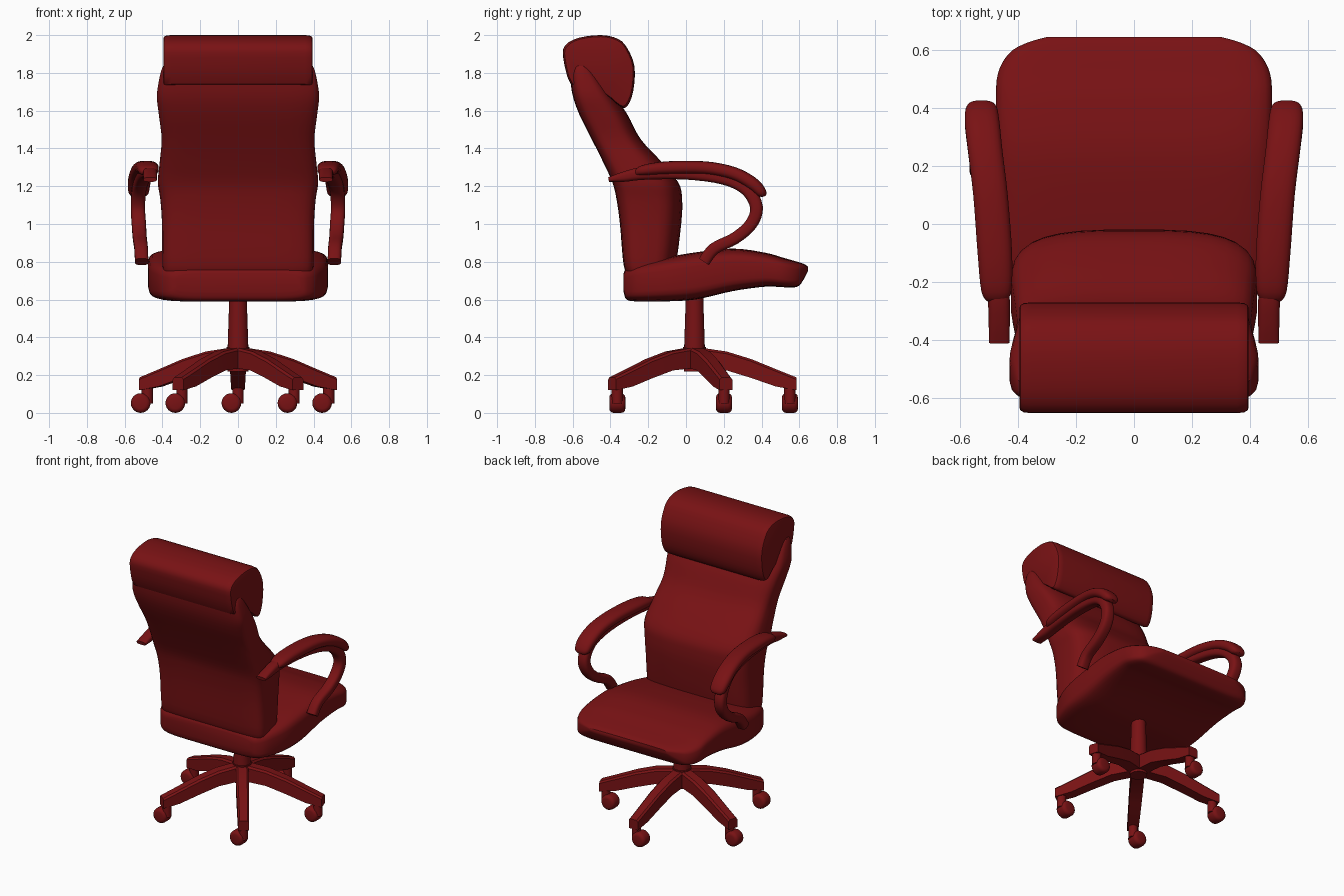
import bpy, bmesh, math
from mathutils import Matrix, Vector

if "Cube" in bpy.data.objects:
    bpy.data.objects.remove(bpy.data.objects["Cube"])

red = bpy.data.materials.new("dark_red")
red.diffuse_color = (0.19, 0.006, 0.007, 1)
red.use_nodes = True
red.node_tree.nodes["Principled BSDF"].inputs["Base Color"].default_value = red.diffuse_color


def finish(name, bm, angle=35, mirror=False):
    bmesh.ops.recalc_face_normals(bm, faces=bm.faces)
    me = bpy.data.meshes.new(name)
    bm.to_mesh(me)
    bm.free()
    ob = bpy.data.objects.new(name, me)
    bpy.context.collection.objects.link(ob)
    me.materials.append(red)
    bpy.ops.object.select_all(action='DESELECT')
    ob.select_set(True)
    bpy.context.view_layer.objects.active = ob
    bpy.ops.object.shade_smooth_by_angle(angle=math.radians(angle))
    if mirror:
        ob.modifiers.new("mirror", 'MIRROR')
    return ob


def loft(rings):
    bm = bmesh.new()
    rows = [[bm.verts.new(p) for p in r] for r in rings]
    n = len(rows[0])
    for a, b in zip(rows, rows[1:]):
        for i in range(n):
            bm.faces.new((a[i], a[(i + 1) % n], b[(i + 1) % n], b[i]))
    bm.faces.new(rows[0])
    bm.faces.new(rows[-1])
    return bm


def spline(pts, steps=4, closed=False):
    """Catmull-Rom through tuples of any length."""
    n, out = len(pts), []
    get = (lambda i: pts[i % n]) if closed else (lambda i: pts[max(0, min(n - 1, i))])
    for i in range(n if closed else n - 1):
        p = [get(i + k) for k in (-1, 0, 1, 2)]
        for s in range(steps):
            t = s / steps
            out.append(tuple(0.5 * (2 * b + (c - a) * t + (2 * a - 5 * b + 4 * c - d) * t * t
                                    + (3 * b - a - 3 * c + d) * t ** 3) for a, b, c, d in zip(*p)))
    return out if closed else out + [pts[-1]]


def section(power_pos, power_neg, n=32):
    """Unit rounded rectangle; separate roundness for its v>0 and v<0 halves."""
    out = []
    for i in range(n):
        a = 2 * math.pi * (i + 0.5) / n
        c, s = math.cos(a), math.sin(a)
        e = 2 / (power_pos if s > 0 else power_neg)
        out.append((math.copysign(abs(c) ** e, c), math.copysign(abs(s) ** e, s)))
    return out


# seat cushion: y, top, bottom, half width
seat = [(-.33, .74, .64, .33), (-.315, .765, .60, .37), (-.26, .79, .59, .42), (-.12, .82, .59, .465),
        (.05, .85, .60, .477), (.25, .87, .645, .477), (.42, .848, .668, .477), (.52, .82, .665, .47),
        (.59, .80, .668, .43), (.625, .788, .71, .37), (.645, .775, .75, .30)]
sec = section(5, 6)
finish("seat", loft([[(w * u, y, (t + b) / 2 + (t - b) / 2 * v) for u, v in sec]
                     for y, t, b, w in spline(seat)]))

# backrest: z, rear y, front y, half width
back = [(.72, -.30, -.09, .385), (.78, -.33, -.055, .40), (1.0, -.35, -.025, .403), (1.13, -.368, -.02, .412),
        (1.22, -.39, -.04, .425), (1.33, -.44, -.13, .415), (1.45, -.50, -.24, .405), (1.58, -.565, -.31, .42),
        (1.68, -.60, -.38, .43), (1.78, -.612, -.45, .415), (1.83, -.60, -.50, .40), (1.85, -.58, -.54, .385)]
sec = section(3.2, 6)
finish("backrest", loft([[(w * u, (r + f) / 2 + (f - r) / 2 * v, z) for u, v in sec]
                         for z, r, f, w in spline(back)]))

# headrest roll: side profile lofted across x with rounded ends
prof = spline([(-.65, 1.88), (-.64, 1.945), (-.57, 1.985), (-.45, 2.0), (-.36, 1.98), (-.31, 1.93),
               (-.272, 1.83), (-.28, 1.70), (-.31, 1.625), (-.345, 1.62), (-.42, 1.68), (-.52, 1.72),
               (-.61, 1.74)], 3, True)
cy, cz = -.45, 1.83
ends = [(.395, .90), (.392, .95), (.38, .985), (.355, 1)]
stations = [(-x, s) for x, s in ends] + [(x, s) for x, s in reversed(ends)]
finish("headrest", loft([[(x, cy + (y - cy) * s, cz + (z - cz) * s) for y, z in prof]
                         for x, s in stations]))


def sweep(name, path, power):
    """Tube in the side plane; path: x, y, z, half width, half thickness."""
    pts, sec, rings = spline(path), section(power, power, 20), []
    for i, (x, y, z, w, t) in enumerate(pts):
        a, b = pts[max(0, i - 1)], pts[min(len(pts) - 1, i + 1)]
        d = Vector((b[1] - a[1], b[2] - a[2])).normalized()
        rings.append([(x + w * u, y - d.y * t * v, z + d.x * t * v) for u, v in sec])
    return finish(name, loft(rings), 40, True)


# looping arm supports and the pads on top
sweep("arm_frames", [(.465, -.41, 1.235, .035, .012), (.465, -.33, 1.25, .037, .027),
                     (.468, -.22, 1.268, .038, .034), (.485, 0, 1.27, .038, .035), (.505, .2, 1.243, .038, .035),
                     (.523, .32, 1.185, .038, .035), (.53, .373, 1.09, .038, .034), (.525, .345, 1.0, .038, .033),
                     (.52, .26, .925, .037, .032), (.513, .15, .87, .036, .032), (.51, .095, .80, .036, .032)], 3)
sweep("arm_pads", [(.475, -.265, 1.265, .03, .012), (.475, -.23, 1.283, .052, .028),
                   (.48, -.1, 1.297, .06, .035), (.495, .1, 1.297, .06, .035), (.513, .25, 1.268, .06, .035),
                   (.524, .35, 1.215, .06, .035), (.526, .40, 1.165, .052, .028), (.526, .41, 1.145, .03, .012)], 2.6)


def cylinder(name, r1, r2, depth, loc, axis='Z', bevel=0, seg=24):
    bm = bmesh.new()
    bmesh.ops.create_cone(bm, cap_ends=True, segments=seg, radius1=r1, radius2=r2, depth=depth)
    if bevel:
        rims = [e for e in bm.edges if abs(e.verts[0].co.z - e.verts[1].co.z) < 1e-5]
        bmesh.ops.bevel(bm, geom=rims, offset=bevel, segments=3, profile=0.5, affect='EDGES')
    m = Matrix.Translation(loc)
    if axis == 'Y':
        m = m @ Matrix.Rotation(math.pi / 2, 4, 'X')
    bmesh.ops.transform(bm, matrix=m, verts=bm.verts)
    return finish(name, bm)


# gas column and hub
CY = .045
cylinder("column", .055, .045, .31, (0, CY, .495))
cylinder("hub", .055, .06, .13, (0, CY, .285))

# five-star base with casters; leg: radius, top, bottom, half width
leg = [(0, .35, .24, .04), (.17, .325, .225, .042), (.30, .285, .185, .04),
       (.43, .232, .14, .037), (.54, .188, .12, .035)]
for k in range(5):
    a = math.radians(90 + 72 * k)
    c, s = math.cos(a), math.sin(a)
    rings = [[(r * c - o * s, CY + r * s + o * c, z)
              for o, z in ((-w, b), (w, b), (w, t - .012), (w * .7, t), (-w * .7, t), (-w, t - .012))]
             for r, t, b, w in leg]
    finish(f"base_leg_{k + 1}", loft(rings), 30)
    x, y = .505 * c, CY + .505 * s
    cylinder(f"caster_stem_{k + 1}", .03, .03, .09, (x, y, .095), seg=16)
    cylinder(f"caster_wheel_{k + 1}", .052, .052, .085, (x - .035, y, .052), 'Y', .022)
